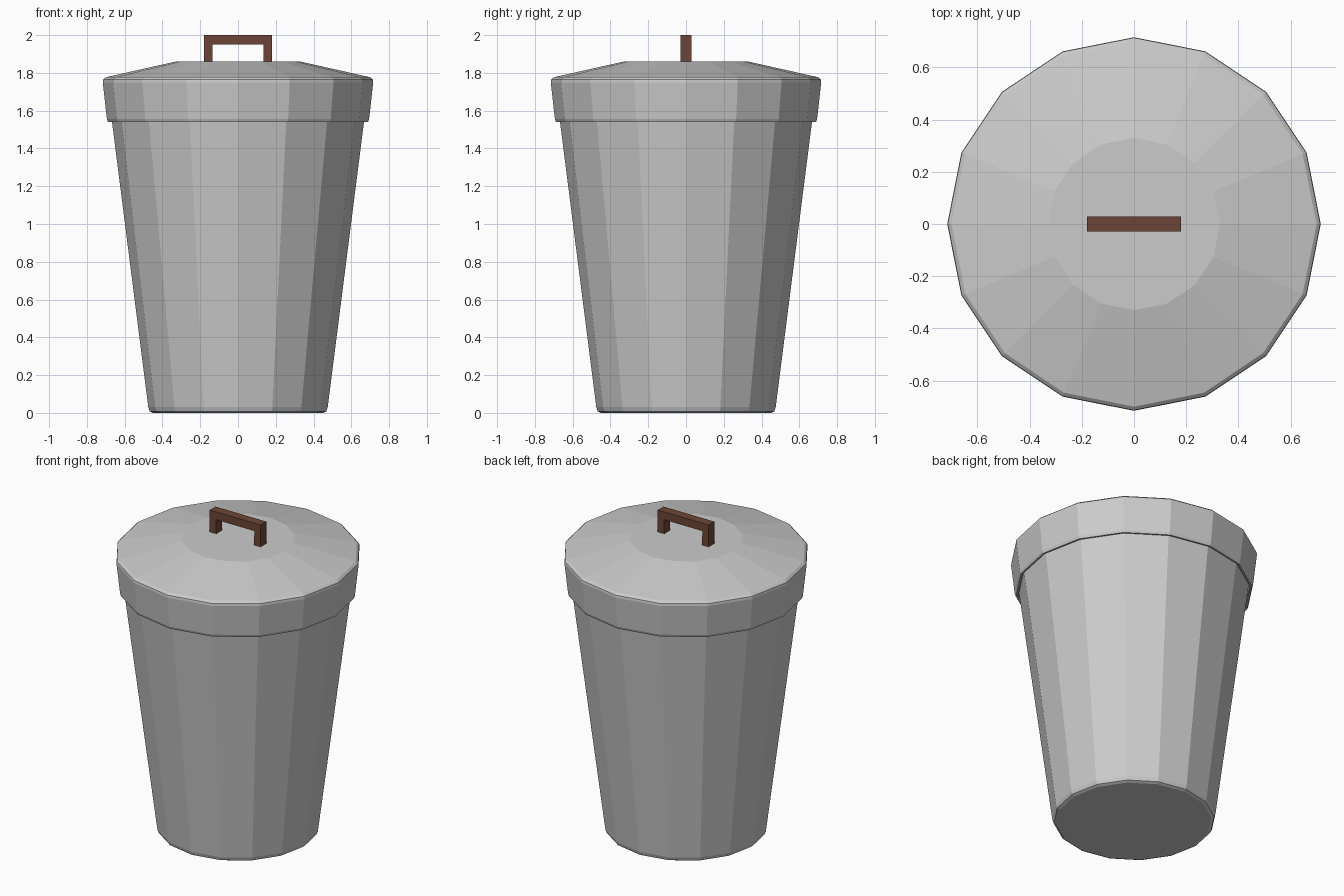
import bpy, bmesh, math

if "Cube" in bpy.data.objects:
    bpy.data.objects.remove(bpy.data.objects["Cube"])

SIDES = 16


def lathe(name, profile, closed=False):
    """Revolve (radius, z) points; cap both ends unless the profile is a loop."""
    bm = bmesh.new()
    rings = [[bm.verts.new((r * math.cos(2 * math.pi * i / SIDES),
                            r * math.sin(2 * math.pi * i / SIDES), z))
              for i in range(SIDES)] for r, z in profile]
    for a, b in zip(rings, rings[1:]):
        for i in range(SIDES):
            j = (i + 1) % SIDES
            bm.faces.new((a[i], a[j], b[j], b[i]))
    bm.faces.new(rings[0])
    bm.faces.new(rings[-1])
    return finish(name, bm)


def finish(name, bm):
    bmesh.ops.recalc_face_normals(bm, faces=bm.faces)
    mesh = bpy.data.meshes.new(name)
    bm.to_mesh(mesh)
    bm.free()
    obj = bpy.data.objects.new(name, mesh)
    bpy.context.collection.objects.link(obj)
    return obj


# Tapered bin body with a bevelled base
lathe("bin_body", [(0.45, 0.0), (0.467, 0.008), (0.475, 0.03),
                   (0.667, 1.54), (0.69, 1.74)])

# Hollow lid: inner top, skirt, bevelled shoulder, shallow cone, flat crown
lathe("lid", [(0.32, 1.84), (0.697, 1.755), (0.673, 1.545), (0.678, 1.54),
              (0.688, 1.54), (0.694, 1.555), (0.716, 1.75), (0.714, 1.765),
              (0.70, 1.777), (0.33, 1.86)])

# Handle: one arch outline extruded in depth
outline = [(-0.18, 1.85), (-0.18, 2.0), (0.18, 2.0), (0.18, 1.85),
           (0.134, 1.85), (0.136, 1.95), (-0.136, 1.95), (-0.134, 1.85)]
bm = bmesh.new()
face = bm.faces.new([bm.verts.new((x, -0.029, z)) for x, z in outline])
ext = bmesh.ops.extrude_face_region(bm, geom=[face])
for v in ext["geom"]:
    if isinstance(v, bmesh.types.BMVert):
        v.co.y = 0.029
handle = finish("lid_handle", bm)

brown = bpy.data.materials.new("brown")
brown.diffuse_color = (0.15, 0.06, 0.037, 1)
brown.use_nodes = True
brown.node_tree.nodes["Principled BSDF"].inputs["Base Color"].default_value = brown.diffuse_color
handle.data.materials.append(brown)
